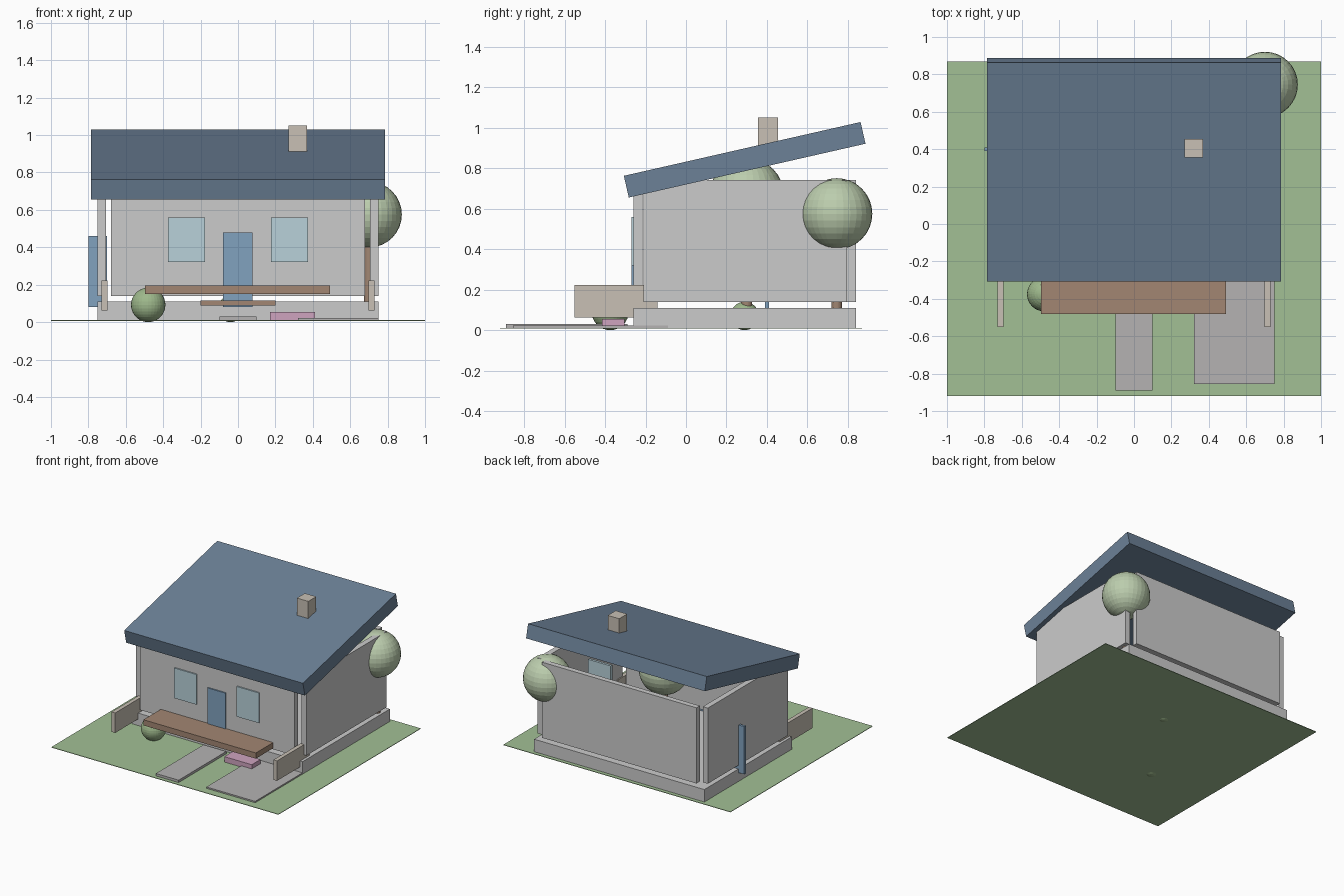
import bpy, math

if "Cube" in bpy.data.objects:
    bpy.data.objects.remove(bpy.data.objects["Cube"])

def mat(name, rgb):
    m = bpy.data.materials.new(name)
    m.diffuse_color = (*rgb, 1)
    m.use_nodes = True
    m.node_tree.nodes["Principled BSDF"].inputs["Base Color"].default_value = m.diffuse_color
    return m

GRASS = mat("grass", (0.36, 0.53, 0.30))
SLATE = mat("slate", (0.15, 0.22, 0.31))
BLUE = mat("door_blue", (0.22, 0.36, 0.52))
GLASS = mat("glass", (0.48, 0.64, 0.70))
WOOD = mat("wood", (0.36, 0.24, 0.17))
STONE = mat("stone", (0.58, 0.53, 0.46))
LEAF = mat("leaf", (0.50, 0.61, 0.42))
BUSH = mat("bush", (0.34, 0.48, 0.26))
PINK = mat("pink", (0.62, 0.37, 0.52))
PAVING = mat("paving", (0.46, 0.45, 0.45))

def finish(name, material):
    o = bpy.context.object
    o.name = name
    if material:
        o.data.materials.append(material)
    return o

def box(name, x, y, z, material=None):
    """Box from (min, max) pairs on each axis."""
    bpy.ops.mesh.primitive_cube_add(size=1, location=[sum(p) / 2 for p in (x, y, z)])
    o = finish(name, material)
    o.scale = [p[1] - p[0] for p in (x, y, z)]
    return o

def ball(name, loc, r, material):
    bpy.ops.mesh.primitive_uv_sphere_add(segments=32, ring_count=16, radius=r, location=loc)
    return finish(name, material)

def trunk(name, x, y, top):
    bpy.ops.mesh.primitive_cylinder_add(vertices=24, radius=0.027, depth=top - 0.01,
                                        location=(x, y, (top + 0.01) / 2))
    return finish(name, WOOD)

# Lawn, path and driveway
box("lawn", (-1, 1), (-0.92, 0.87), (0.007, 0.011), GRASS)
box("path", (-0.1, 0.1), (-0.89, -0.29), (0.01, 0.03), PAVING)
box("driveway", (0.32, 0.75), (-0.855, -0.09), (0.01, 0.022), PAVING)

# Foundation and four walls floating slightly above it
box("foundation", (-0.75, 0.75), (-0.26, 0.84), (0.01, 0.11))
WALL_Z = (0.14, 0.742)
box("front_wall", (-0.68, 0.68), (-0.26, -0.215), WALL_Z)
box("back_wall", (-0.68, 0.68), (0.797, 0.84), WALL_Z)
box("left_wall", (-0.75, -0.706), (-0.21, 0.797), WALL_Z)
box("right_wall", (0.706, 0.75), (-0.21, 0.797), WALL_Z)

# Single-pitch roof and chimney
roof = box("roof", (-0.787, 0.787), (-0.31, 0.89), (0.787, 0.897), SLATE)
roof.rotation_euler.x = math.radians(12.8)
box("chimney", (0.27, 0.37), (0.355, 0.455), (0.85, 1.05), STONE)

# Doors and windows
box("front_door", (-0.08, 0.077), (-0.27, -0.25), (0.08, 0.48), BLUE)
box("side_door", (-0.80, -0.70), (0.39, 0.41), (0.08, 0.46), BLUE)
for s, n in ((-1, "left"), (1, "right")):
    c = s * 0.275
    box(n + "_window", (c - 0.098, c + 0.098), (-0.27, -0.25), (0.32, 0.56), GLASS)
    # Low side rails either side of the porch
    c = s * 0.713
    box(n + "_rail", (c - 0.016, c + 0.016), (-0.55, -0.14), (0.063, 0.222), STONE)
box("inner_window", (0.46, 0.66), (0.27, 0.29), (0.32, 0.56), GLASS)

# Porch slab, plank and flower bed
box("porch_slab", (-0.497, 0.493), (-0.48, -0.262), (0.15, 0.195), WOOD)
box("porch_plank", (-0.2, 0.2), (-0.32, -0.26), (0.09, 0.115), WOOD)
box("flower_bed", (0.17, 0.412), (-0.415, -0.305), (0.012, 0.055), PINK)

# Trees and bushes
for n, x, y, z, r in (("corner", 0.70, 0.745, 0.575, 0.176), ("inner", -0.02, 0.30, 0.665, 0.185)):
    trunk(n + "_trunk", x, y, z - r + 0.03)
    ball(n + "_crown", (x, y, z), r, LEAF)
ball("front_bush", (-0.48, -0.375, 0.092), 0.092, BUSH)
ball("inner_bush", (-0.04, 0.29, 0.07), 0.07, BUSH)
